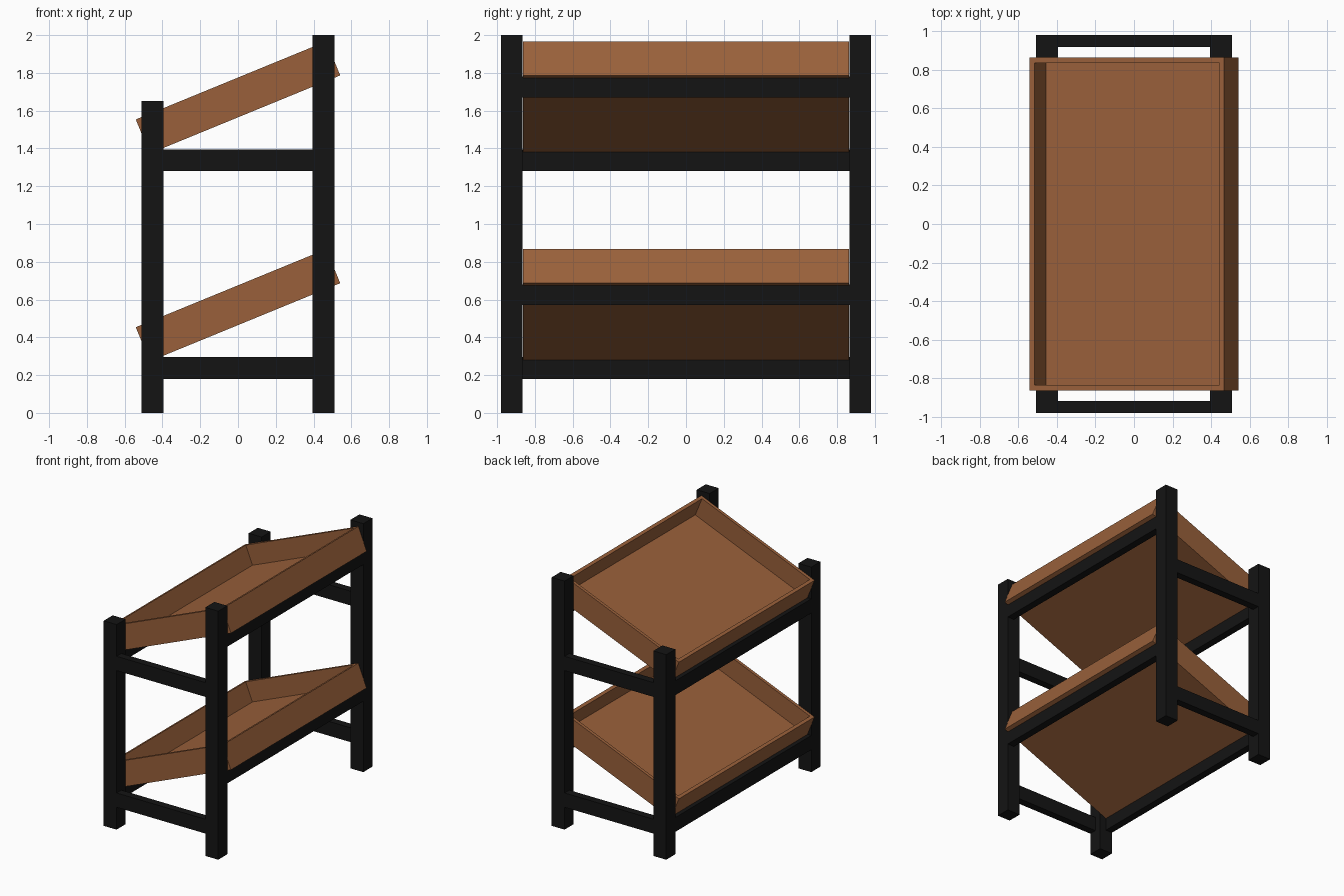
import bpy, bmesh, math
from mathutils import Matrix, Vector

if "Cube" in bpy.data.objects:
    bpy.data.objects.remove(bpy.data.objects["Cube"])


def material(name, rgb):
    m = bpy.data.materials.new(name)
    m.diffuse_color = (*rgb, 1)
    m.use_nodes = True
    m.node_tree.nodes["Principled BSDF"].inputs["Base Color"].default_value = m.diffuse_color
    return m


BLACK = material("black_paint", (0.007, 0.007, 0.007))
WOOD = material("brown_wood", (0.32, 0.118, 0.043))


def finish(name, bm, mat):
    mesh = bpy.data.meshes.new(name)
    bm.to_mesh(mesh)
    bm.free()
    mesh.materials.append(mat)
    obj = bpy.data.objects.new(name, mesh)
    bpy.context.collection.objects.link(obj)
    return obj


def cube_bm(size):
    bm = bmesh.new()
    bmesh.ops.create_cube(bm, size=1)
    bmesh.ops.scale(bm, vec=size, verts=bm.verts)
    return bm


def box(name, lo, hi, mat):
    lo, hi = Vector(lo), Vector(hi)
    obj = finish(name, cube_bm(hi - lo), mat)
    obj.location = (lo + hi) / 2


def tray(name, z):
    # open box: inset the top face and sink it to form the floor
    wall, height = 0.037, 0.195
    bm = cube_bm((1.09, 1.726, height))
    top = max(bm.faces, key=lambda f: f.calc_center_median().z)
    bmesh.ops.inset_region(bm, faces=[top], thickness=wall)
    rim_inner = list(top.verts)
    ret = bmesh.ops.extrude_discrete_faces(bm, faces=[top])
    floor = ret["faces"][0]
    bmesh.ops.translate(bm, vec=(0, 0, wall - height), verts=floor.verts)
    obj = finish(name, bm, WOOD)
    obj.rotation_euler.y = -math.radians(22.3)
    obj.location = (0, 0, z)


XO, XI = 0.51, 0.395      # outer and inner post faces in x
YO, YI = 0.98, 0.865      # outer and inner post faces in y
T, H = 0.06, 0.115        # rail thickness and height

# posts: short on the low side, tall on the high side
for end, s in (("front", -1), ("back", 1)):
    y0, y1 = sorted((s * YI, s * YO))
    box(f"{end}_short_post", (-XO, y0, 0), (-XI, y1, 1.65), BLACK)
    box(f"{end}_tall_post", (XI, y0, 0), (XO, y1, 2.0), BLACK)

for level, z in (("lower", 0.18), ("upper", 1.28)):
    # end rails, flush with the outside of the posts
    for end, s in (("front", -1), ("back", 1)):
        y0, y1 = sorted((s * (YO - T), s * YO))
        box(f"{level}_{end}_rail", (-XI, y0, z), (XI, y1, z + H), BLACK)
    # long rails carrying the tray
    box(f"{level}_low_side_rail", (-XO, -YI, z), (-XO + T, YI, z + H), BLACK)
    box(f"{level}_high_side_rail", (XO - T, -YI, z + 0.39), (XO, YI, z + 0.39 + 0.11), BLACK)
    # sloping tray
    tray(f"{level}_tray", z + 0.39)
